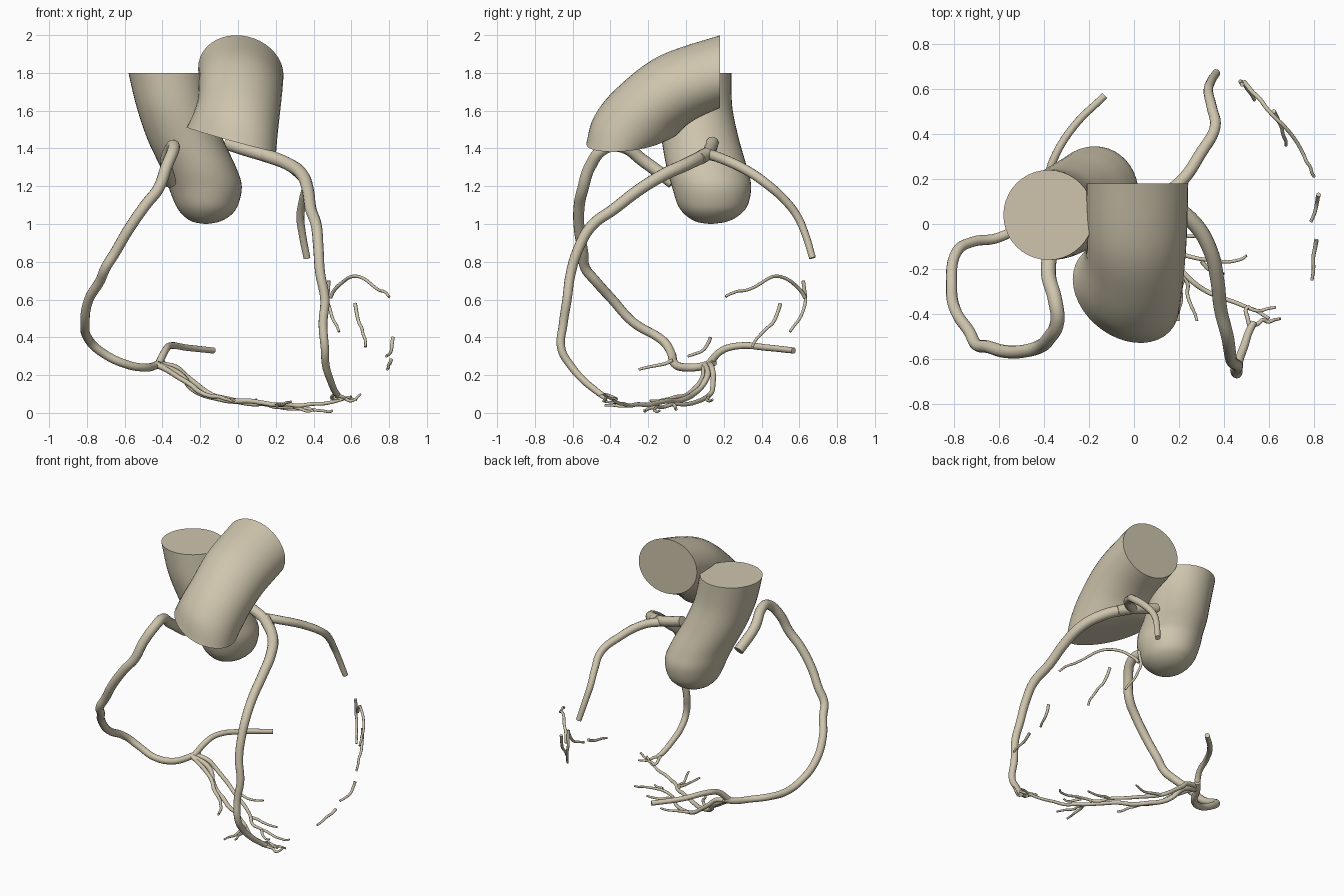
import bpy, math, random
from mathutils import Vector

random.seed(4)

tissue = bpy.data.materials.new("tissue")
tissue.diffuse_color = (0.62, 0.56, 0.42, 1)


def catmull(rows, steps):
    """Interpolate smoothly through rows of numbers."""
    out = []
    for i in range(len(rows) - 1):
        p0, p1, p2 = rows[max(i - 1, 0)], rows[i], rows[i + 1]
        p3 = rows[min(i + 2, len(rows) - 1)]
        for s in range(steps):
            t = s / steps
            out.append([0.5 * (2 * b + (c - a) * t + (2 * a - 5 * b + 4 * c - d) * t * t
                               + (3 * b - a - 3 * c + d) * t ** 3)
                        for a, b, c, d in zip(p0, p1, p2, p3)])
    return out + [list(rows[-1])]


def finish(obj, angle):
    bpy.ops.object.select_all(action='DESELECT')
    obj.select_set(True)
    bpy.context.view_layer.objects.active = obj
    if obj.type == 'CURVE':
        bpy.ops.object.convert(target='MESH')
    obj = bpy.context.view_layer.objects.active
    bpy.ops.object.shade_smooth_by_angle(angle=math.radians(angle))
    obj.data.materials.clear()
    obj.data.materials.append(tissue)


def loft(name, rings, n=40, steps=6):
    """Skin elliptical rings given as (centre, U axis, V axis), capped at both ends."""
    verts, faces = [], []
    rows = catmull(rings, steps)
    for r in rows:
        c, u, v = Vector(r[0:3]), Vector(r[3:6]), Vector(r[6:9])
        for k in range(n):
            a = 2 * math.pi * k / n
            verts.append(c + u * math.cos(a) + v * math.sin(a))
    for i in range(len(rows) - 1):
        for k in range(n):
            j = (k + 1) % n
            faces.append((i * n + k, i * n + j, (i + 1) * n + j, (i + 1) * n + k))
    faces.append(tuple(reversed(range(n))))
    faces.append(tuple(range((len(rows) - 1) * n, len(rows) * n)))
    me = bpy.data.meshes.new(name)
    me.from_pydata(verts, [], faces)
    obj = bpy.data.objects.new(name, me)
    bpy.context.collection.objects.link(obj)
    finish(obj, 50)


def vessel(name, pts, r0, r1, wobble=0.0):
    """Tapered round tube through points; wobble adds small kinks."""
    if wobble:
        pts = catmull(pts, 2)
        pts = [pts[0]] + [[c + random.uniform(-wobble, wobble) for c in p]
                          for p in pts[1:-1]] + [pts[-1]]
    cu = bpy.data.curves.new(name, 'CURVE')
    cu.dimensions = '3D'
    cu.resolution_u = 6
    cu.bevel_depth = 1.0
    cu.bevel_resolution = 4
    cu.use_fill_caps = True
    sp = cu.splines.new('BEZIER')
    sp.bezier_points.add(len(pts) - 1)
    for i, (b, p) in enumerate(zip(sp.bezier_points, pts)):
        b.co = p
        b.handle_left_type = b.handle_right_type = 'AUTO'
        b.radius = r0 + (r1 - r0) * i / (len(pts) - 1)
    obj = bpy.data.objects.new(name, cu)
    bpy.context.collection.objects.link(obj)
    finish(obj, 60)


# Aorta: level rings with a rounded root
aorta = [(-.17, .13, 1.0, .004, .004), (-.17, .135, 1.012, .07, .08),
         (-.165, .14, 1.045, .125, .14), (-.165, .142, 1.1, .165, .185),
         (-.175, .135, 1.2, .195, .21), (-.21, .11, 1.3, .2, .213),
         (-.28, .075, 1.45, .2, .205), (-.34, .045, 1.62, .197, .2),
         (-.38, .04, 1.8, .2, .2)]
loft("aorta", [(x, y, z, rx, 0, 0, 0, ry, 0) for x, y, z, rx, ry in aorta])

# Pulmonary trunk: rings swing from the lower cut to the upright back cut
# (centre x, half width, U y-shear, U z-shear, upper y, upper z, lower y, lower z)
trunk = [(-.035, .237, -.06, -.065, -.52, 1.44, -.09, 1.455),
         (-.015, .225, -.05, -.05, -.48, 1.58, -.05, 1.47),
         (.005, .218, -.03, -.03, -.355, 1.73, .0, 1.52),
         (.013, .222, -.01, -.02, -.14, 1.89, .07, 1.565),
         (.015, .226, 0, -.02, .18, 1.998, .18, 1.615)]
loft("pulmonary_trunk",
     [(x, (ty + by) / 2, (tz + bz) / 2, w, sy, sz, 0, (ty - by) / 2, (tz - bz) / 2)
      for x, w, sy, sz, ty, tz, by, bz in trunk])

# Right coronary artery and its posterior branch
vessel("right_coronary_artery", [
    (-.36, -.07, 1.22), (-.38, -.22, 1.33), (-.35, -.34, 1.41), (-.34, -.43, 1.4),
    (-.38, -.51, 1.3), (-.42, -.545, 1.19), (-.49, -.565, 1.1), (-.58, -.565, .97),
    (-.65, -.545, .85), (-.7, -.535, .77), (-.73, -.48, .7),
    (-.79, -.39, .6), (-.81, -.28, .48), (-.785, -.12, .38),
    (-.72, -.08, .32), (-.6, -.06, .26), (-.5, 0, .24), (-.44, .1, .25),
    (-.4, .15, .27)], .034, .02)
vessel("posterior_branch", [
    (-.42, .12, .26), (-.385, .19, .33), (-.36, .28, .355), (-.27, .43, .345),
    (-.13, .57, .33)], .02, .016)

# Inferior branches running along the base toward the apex
vessel("inferior_branch_a", [
    (-.44, .1, .255), (-.33, .12, .22), (-.25, .08, .14), (-.12, 0, .075),
    (.05, -.1, .06), (.2, -.2, .045), (.32, -.3, .04), (.45, -.35, .05),
    (.55, -.39, .075), (.6, -.42, .085)], .018, .007, .005)
vessel("inferior_branch_b", [
    (-.43, .12, .26), (-.33, .14, .24), (-.22, .14, .155), (-.1, .11, .08),
    (.08, 0, .05), (.2, -.13, .035), (.35, -.165, .025), (.45, -.16, .012),
    (.5, -.14, .012)], .016, .006, .005)
vessel("inferior_branch_c", [
    (-.43, .1, .255), (-.31, .09, .19), (-.2, .03, .115), (-.1, -.05, .08),
    (-.05, -.12, .07), (-.02, -.19, .065)], .015, .007, .005)

# Left main stem, descending artery and circumflex
vessel("left_main_artery", [
    (-.07, .14, 1.43), (.02, .13, 1.4), (.12, .11, 1.37), (.2, .07, 1.345)], .034, .034)
vessel("left_descending_artery", [
    (.13, .11, 1.37), (.27, 0, 1.315), (.34, -.12, 1.26), (.37, -.25, 1.18),
    (.385, -.38, 1.08), (.415, -.5, .99), (.425, -.565, .88), (.435, -.61, .74),
    (.46, -.63, .6), (.45, -.65, .47), (.46, -.66, .34), (.465, -.61, .25),
    (.49, -.54, .17), (.51, -.48, .12), (.53, -.44, .09)], .036, .016)
vessel("circumflex_artery", [
    (.1, .115, 1.37), (.2, .18, 1.35), (.3, .32, 1.285), (.36, .43, 1.21),
    (.345, .52, 1.13), (.33, .59, 1.04), (.34, .63, .95), (.365, .67, .82)], .029, .018)

# Fine twigs at the apex and base
twigs = {
    "apex_twig_a": [(.52, -.47, .1), (.5, -.37, .08), (.56, -.39, .08), (.63, -.37, .07)],
    "apex_twig_b": [(.53, -.45, .09), (.57, -.43, .07), (.62, -.43, .07), (.65, -.42, .1)],
    "base_twig_a": [(-.12, .12, .09), (0, .11, .07), (.1, .14, .07)],
    "base_twig_b": [(.14, -.07, .045), (.24, -.06, .03), (.34, -.05, .02)],
    "base_twig_c": [(.2, -.2, .045), (.235, -.27, .045), (.25, -.36, .05), (.28, -.43, .06)],
    "base_twig_d": [(.3, -.165, .03), (.34, -.21, .015), (.4, -.22, .015)],
    "base_twig_e": [(.22, -.24, .045), (.205, -.34, .04), (.195, -.43, .04)],
}
for name, pts in twigs.items():
    vessel(name, pts, .01, .006, .006)

# Separate distal pieces on the left side
pieces = {
    "lateral_piece_a": [(.49, .63, .61), (.53, .585, .67), (.56, .55, .7), (.63, .47, .72),
                        (.7, .4, .685), (.75, .31, .65), (.78, .25, .64), (.8, .21, .615)],
    "lateral_piece_b": [(.48, .62, .7), (.475, .63, .6), (.5, .6, .5), (.535, .55, .43)],
    "lateral_piece_c": [(.62, .5, .58), (.64, .46, .48), (.665, .4, .42), (.675, .35, .35)],
    "lateral_piece_d": [(.82, .13, .4), (.81, .09, .33), (.785, .01, .3)],
    "lateral_piece_e": [(.81, -.07, .28), (.8, -.15, .25), (.79, -.25, .23)],
}
for name, pts in pieces.items():
    vessel(name, pts, .01, .007, .004)
